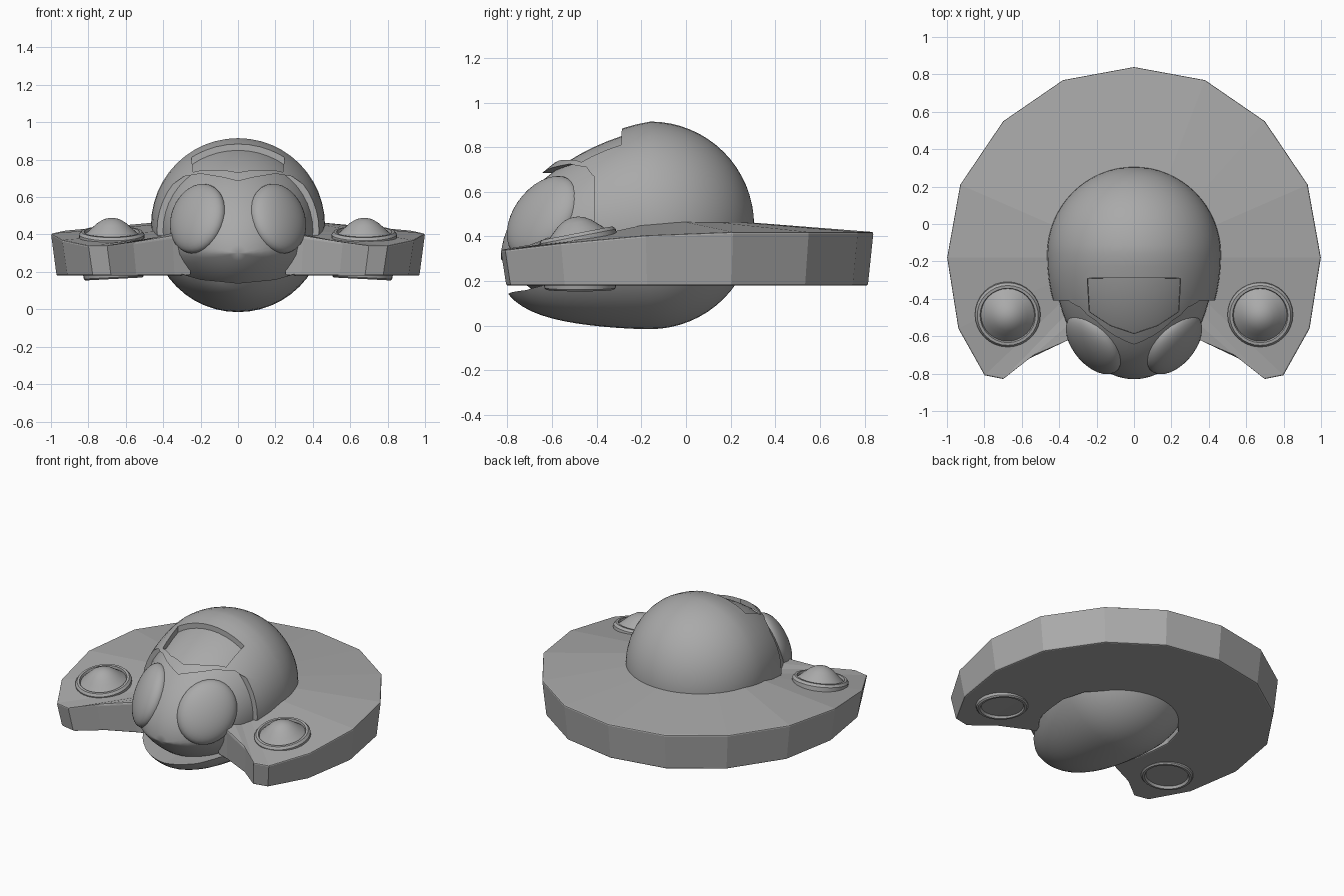
import bpy
import bmesh
import math
from mathutils import Matrix, Vector

cube = bpy.data.objects.get("Cube")
if cube:
    bpy.data.objects.remove(cube)

grey = bpy.data.materials.new("plain grey")
grey.use_nodes = True
grey.diffuse_color = (0.4, 0.4, 0.4, 1)
grey.node_tree.nodes["Principled BSDF"].inputs["Base Color"].default_value = (0.4, 0.4, 0.4, 1)


def make(name, bm, smooth=True):
    """Turn a bmesh into a named, shaded object."""
    bmesh.ops.recalc_face_normals(bm, faces=bm.faces)
    mesh = bpy.data.meshes.new(name)
    bm.to_mesh(mesh)
    bm.free()
    mesh.materials.append(grey)
    obj = bpy.data.objects.new(name, mesh)
    bpy.context.collection.objects.link(obj)
    if smooth:
        shade(obj)
    return obj


def activate(obj):
    bpy.ops.object.select_all(action='DESELECT')
    obj.select_set(True)
    bpy.context.view_layer.objects.active = obj


def shade(obj, angle=32):
    activate(obj)
    bpy.ops.object.shade_smooth_by_angle(angle=math.radians(angle))


def egg(radius, front):
    """Round back, long drooping front, poles along y."""
    bm = bmesh.new()
    bmesh.ops.create_uvsphere(bm, u_segments=48, v_segments=32, radius=1,
                              matrix=Matrix.Rotation(math.pi / 2, 4, 'X'))
    for v in bm.verts:
        x, y, z = v.co
        t = max(0.0, -y)
        droop = 0.15 * t ** (1.65 - 0.55 * z)
        v.co = (x * radius, -0.16 + y * (front if y < 0 else radius),
                0.45 + z * radius - droop)
    return bm


def mirrored(half):
    """Complete an outline whose first and last points may lie on x = 0."""
    return half + [(-x, y) for x, y in reversed(half) if x > 0]


def prism(name, loops):
    """Closed solid joining two matching outlines."""
    bm = bmesh.new()
    a, b = [[bm.verts.new(p) for p in loop] for loop in loops]
    n = len(a)
    bm.faces.new(a)
    bm.faces.new(b)
    for i in range(n):
        j = (i + 1) % n
        bm.faces.new((a[i], a[j], b[j], b[i]))
    return make(name, bm, False)


def cut(obj, cutter):
    activate(obj)
    mod = obj.modifiers.new("cut", 'BOOLEAN')
    mod.operation = 'DIFFERENCE'
    mod.solver = 'EXACT'
    mod.object = cutter
    bpy.ops.object.modifier_apply(modifier=mod.name)
    bpy.data.objects.remove(cutter)


# Helmet shell with face opening and brow window
helmet = make("helmet", egg(0.465, 0.69), False)
opening = mirrored([(0, 0.685), (0.08, 0.705), (0.2, 0.725), (0.29, 0.71), (0.36, 0.66),
                    (0.5, 0.6), (0.5, 0.25), (0.34, 0.2), (0.2, 0.16), (0, 0.14)])
cut(helmet, prism("opening_cutter", [[(x, y, z) for x, z in opening] for y in (-1, -0.41)]))
window = mirrored([(0, -0.29), (0.25, -0.29), (0.245, -0.47), (0.13, -0.545), (0, -0.59)])
cut(helmet, prism("window_cutter", [[(x * s, -0.43 + (y + 0.43) * s, z) for x, y in window]
                                    for s, z in ((0.94, 0.6), (1.05, 1))]))
shade(helmet)

# Face, tucked back under the chin
bm = egg(0.432, 0.67)
for v in bm.verts:
    if v.co.y < -0.5 and v.co.z < 0.3:
        v.co.y += (0.3 - v.co.z) * 0.7
make("face", bm)

# Curved collar plate, open at the front: outer rim and inner edge
rim = [(0, 0.84, 0.42), (0.38, 0.77, 0.42), (0.7, 0.55, 0.42), (0.93, 0.21, 0.42),
       (1, -0.18, 0.405), (0.94, -0.56, 0.37), (0.8, -0.81, 0.34), (0.7, -0.83, 0.34),
       (0.56, -0.72, 0.355), (0.35, -0.62, 0.385)]
inner = [(0, 0.2), (0.15, 0.17), (0.28, 0.08), (0.38, -0.03), (0.42, -0.18),
         (0.41, -0.3), (0.39, -0.42), (0.36, -0.48), (0.33, -0.52), (0.25, -0.57)]
bm = bmesh.new()
sections = []
for side in (-1, 1):
    pairs = list(zip(rim, inner))
    for (x, y, z), (u, w) in (reversed(pairs) if side < 0 else pairs[1:]):
        sections.append([bm.verts.new(p) for p in (
            (side * x, y, z),
            (side * x * 0.97, y * 0.97, 0.18),
            (side * u, w, 0.18),
            (side * u, w, min(z + 0.05, 0.47)))])
for a, b in zip(sections, sections[1:]):
    for i in range(4):
        j = (i + 1) % 4
        bm.faces.new((a[i], a[j], b[j], b[i]))
bm.faces.new(sections[0])
bm.faces.new(sections[-1])
collar = make("collar_plate", bm, False)
bevel = collar.modifiers.new("soft rim", 'BEVEL')
bevel.width = 0.01
bevel.segments = 2
bevel.limit_method = 'ANGLE'
bevel.angle_limit = math.radians(50)


def lathe(name, profile, matrix):
    bm = bmesh.new()
    verts = [bm.verts.new((r, 0, z)) for r, z in profile]
    edges = [bm.edges.new(e) for e in zip(verts, verts[1:])]
    bmesh.ops.spin(bm, geom=verts + edges, axis=(0, 0, 1), cent=(0, 0, 0),
                   angle=math.tau, steps=32)
    bmesh.ops.remove_doubles(bm, verts=bm.verts, dist=0.0005)
    bm.transform(matrix)
    return make(name, bm)


dome = [(0.175, -0.06), (0.175, 0.005), (0.163, 0.02), (0.148, 0.02), (0.143, 0.005),
        (0.105, 0.04), (0.075, 0.067), (0.045, 0.085), (0.02, 0.092), (0, 0.094)]
foot = [(0.165, 0.03), (0.16, -0.008), (0.152, -0.016), (0.138, -0.016), (0.13, 0), (0, 0)]

for side, label in ((1, "left"), (-1, "right")):
    # Bulging eye lying along the face surface
    normal = Vector((side * 0.645, -0.645, 0.41)).normalized()
    across = Vector((side * 0.707, 0.707, 0))
    up = (Vector((0, 0, 1)) - normal * normal.z).normalized()
    tilt = math.radians(35)
    long_axis = up * math.cos(tilt) + across * math.sin(tilt)
    short_axis = across * math.cos(tilt) - up * math.sin(tilt)
    place = Matrix((short_axis * 0.18, long_axis * 0.21, normal * 0.085)).transposed().to_4x4()
    place.translation = (side * 0.215, -0.64, 0.485)
    bm = bmesh.new()
    bmesh.ops.create_uvsphere(bm, u_segments=32, v_segments=20, radius=1, matrix=place)
    make(label + "_eye", bm)

    # Domed pod on top and ring underneath
    lathe(label + "_pod", dome, Matrix.Translation((side * 0.675, -0.485, 0.395))
          @ Matrix.Rotation(math.radians(11), 4, 'X'))
    lathe(label + "_under_ring", foot, Matrix.Translation((side * 0.665, -0.475, 0.178))
          @ Matrix.Rotation(math.radians(side * 3), 4, 'Y'))
